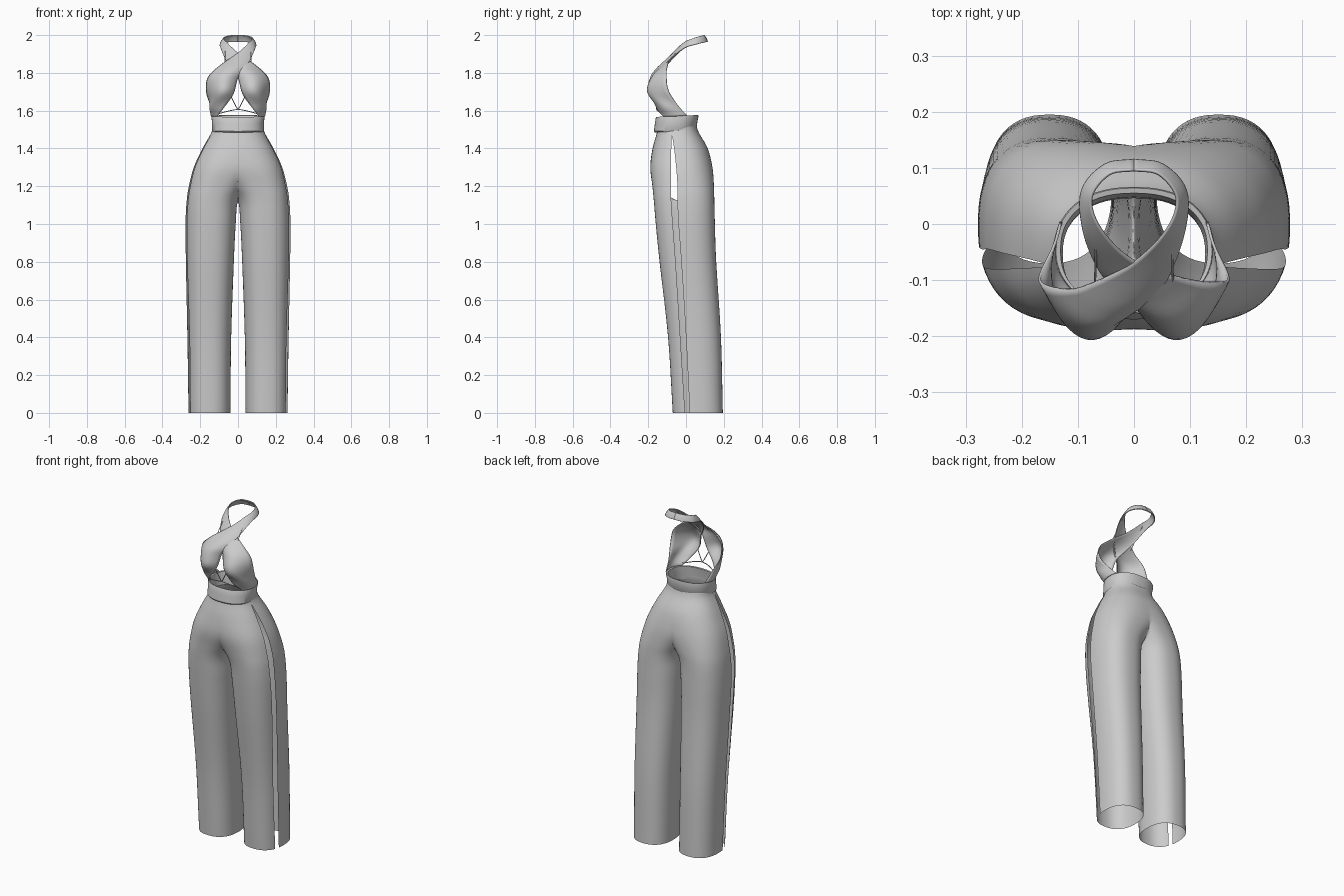
import bpy, bmesh, math
from mathutils import Vector

if "Cube" in bpy.data.objects:
    bpy.data.objects.remove(bpy.data.objects["Cube"])

fabric = bpy.data.materials.new("grey_fabric")
fabric.diffuse_color = (0.6, 0.6, 0.6, 1)
fabric.use_nodes = True
fabric.node_tree.nodes["Principled BSDF"].inputs["Base Color"].default_value = fabric.diffuse_color


def finish(name, bm):
    """Turn a bmesh into a smooth-shaded object."""
    bmesh.ops.recalc_face_normals(bm, faces=bm.faces)
    me = bpy.data.meshes.new(name)
    bm.to_mesh(me)
    bm.free()
    me.shade_smooth()
    me.set_sharp_from_angle(angle=math.radians(40))
    me.materials.append(fabric)
    ob = bpy.data.objects.new(name, me)
    bpy.context.collection.objects.link(ob)
    return ob


def spline(keys, steps):
    """Catmull-Rom samples through rows of numbers."""
    k = [Vector(r) for r in keys]
    k = [2 * k[0] - k[1]] + k + [2 * k[-1] - k[-2]]
    out = []
    for i in range(1, len(k) - 2):
        a, b, c, d = k[i - 1:i + 3]
        for j in range(steps):
            t = j / steps
            out.append(0.5 * (2 * b + (c - a) * t + (2 * a - 5 * b + 4 * c - d) * t * t
                              + (3 * b - a - 3 * c + d) * t ** 3))
    return out + [k[-2]]


def loft(bm, rows, wrap_u=False, wrap_v=False):
    """Skin rows of points with quads."""
    g = [[bm.verts.new(p) for p in row] for row in rows]
    nu, nv = len(g), len(g[0])
    for i in range(nu if wrap_u else nu - 1):
        for j in range(nv if wrap_v else nv - 1):
            a, b = (i + 1) % nu, (j + 1) % nv
            bm.faces.new((g[i][j], g[i][b], g[a][b], g[a][j]))


def power(v, e):
    return math.copysign(abs(v) ** e, v)


# Trousers: z, inner x, outer x, front y, back y, slit front edge y, slit back edge y
LEG = [
    (0.0, .040, .262, -.070, .195, -.005, .020),
    (0.4, .036, .268, -.095, .185, -.030, .000),
    (0.8, .022, .276, -.140, .160, -.055, -.025),
    (1.0, .012, .278, -.160, .153, -.070, -.040),
    (1.12, .000, .272, -.170, .150, -.078, -.045),
    (1.20, -.05, .260, -.178, .148, -.080, -.045),
    (1.30, -.15, .234, -.189, .140, -.080, -.052),
    (1.40, -.188, .188, -.177, .115, -.078, -.063),
    (1.48, -.143, .143, -.155, .070, -.075, -.075),
    (1.52, -.132, .132, -.150, .055, -.075, -.075),
]
N = 2.4
rows = []
for z, xi, xo, yf, yb, sf, sb in spline(LEG, 7):
    cx, a, cy, b = (xi + xo) / 2, (xo - xi) / 2, (yf + yb) / 2, (yb - yf) / 2
    t0 = math.asin(power((sb - cy) / b, N / 2))
    t1 = math.asin(power((sf - cy) / b, N / 2)) + math.tau
    ring = []
    for j in range(57):
        t = t0 + (t1 - t0) * j / 56
        ring.append((cx + a * power(math.cos(t), 2 / N),
                     cy + b * power(math.sin(t), 2 / N), z))
    rows.append(ring)
bm = bmesh.new()
loft(bm, rows)
# keep the half beyond the centre seam, then mirror it
bmesh.ops.bisect_plane(bm, geom=bm.verts[:] + bm.edges[:] + bm.faces[:],
                       plane_co=(0, 0, 0), plane_no=(1, 0, 0), clear_inner=True)
bmesh.ops.remove_doubles(bm, verts=bm.verts, dist=0.0002)
trousers = finish("trousers", bm)
mirror = trousers.modifiers.new("mirror", 'MIRROR')
mirror.merge_threshold = 0.0005

# Waistband: closed cross-section of half width, front y, back y, z
BAND = [(.134, -.165, .052, 1.490), (.138, -.170, .057, 1.496), (.137, -.165, .060, 1.535),
        (.141, -.160, .066, 1.566), (.139, -.157, .064, 1.572), (.131, -.149, .055, 1.570),
        (.127, -.155, .048, 1.530), (.128, -.158, .046, 1.492)]
rows = []
for w, yf, yb, z in BAND:
    ring = []
    for j in range(56):
        t = math.tau * j / 56
        s = power(math.sin(t), 0.87)
        ring.append((w * power(math.cos(t), 0.87), (yf + yb) / 2 + (yb - yf) / 2 * s,
                     z + 0.005 * s))
    rows.append(ring)
bm = bmesh.new()
loft(bm, rows, True, True)
finish("waistband", bm)

# Halter: each row is inner edge, middle and outer edge, from waist to nape
HALTER = [
    (.110, -.120, 1.570, .140, -.065, 1.570, .130, .004, 1.575),
    (.075, -.155, 1.615, .140, -.125, 1.625, .143, -.040, 1.625),
    (.025, -.165, 1.690, .098, -.198, 1.700, .167, -.090, 1.700),
    (.002, -.148, 1.770, .080, -.178, 1.780, .158, -.105, 1.775),
    (-.030, -.125, 1.815, .030, -.135, 1.832, .095, -.102, 1.838),
    (-.065, -.078, 1.870, -.035, -.080, 1.885, .000, -.066, 1.905),
    (-.090, -.010, 1.930, -.077, -.012, 1.945, -.058, -.010, 1.960),
    (-.092, .060, 1.952, -.087, .053, 1.968, -.076, .045, 1.984),
    (-.052, .105, 1.963, -.050, .098, 1.980, -.045, .088, 1.997),
    (.000, .114, 1.965, .000, .107, 1.982, .000, .096, 1.999),
]


def halter(name, side, front):
    rows = []
    for r in spline(HALTER, 6):
        a, m, c = Vector(r[0:3]), Vector(r[3:6]), Vector(r[6:9])
        row = []
        for j in range(15):
            v = j / 14
            p = a * (1 - v) * (1 - 2 * v) + m * 4 * v * (1 - v) + c * v * (2 * v - 1)
            # the overlapping strap passes in front where the two cross
            lift = front * max(0, 1 - abs(p.z - 1.83) / 0.09)
            row.append((p.x * side, p.y - lift, p.z))
        rows.append(row)
    bm = bmesh.new()
    loft(bm, rows)
    ob = finish(name, bm)
    mod = ob.modifiers.new("thickness", 'SOLIDIFY')
    mod.thickness = 0.005
    mod.offset = 0


halter("halter_under", 1, -0.004)
halter("halter_over", -1, 0.012)


# Thin cords between the cups and beside the neck straps
def cord(name, points, radius=0.0025):
    cu = bpy.data.curves.new(name, 'CURVE')
    cu.dimensions = '3D'
    cu.bevel_depth = radius
    cu.bevel_resolution = 1
    sp = cu.splines.new('POLY')
    pts = spline(points, 6)
    sp.points.add(len(pts) - 1)
    for q, p in zip(sp.points, pts):
        q.co = (*p, 1)
    cu.materials.append(fabric)
    bpy.context.collection.objects.link(bpy.data.objects.new(name, cu))


cord("under_cup_cord", [(-.11, -.12, 1.582), (-.05, -.148, 1.598), (0, -.155, 1.606),
                        (.05, -.148, 1.598), (.11, -.12, 1.582)])
for s, label in ((-1, "left"), (1, "right")):
    cord(label + "_centre_cord", [(0, -.155, 1.606), (s * .012, -.158, 1.625),
                                  (s * .036, -.163, 1.672)])
    cord(label + "_neck_cord", [(s * .070, -.11, 1.84), (s * .068, -.06, 1.90),
                                (s * .070, -.01, 1.948)], 0.002)
